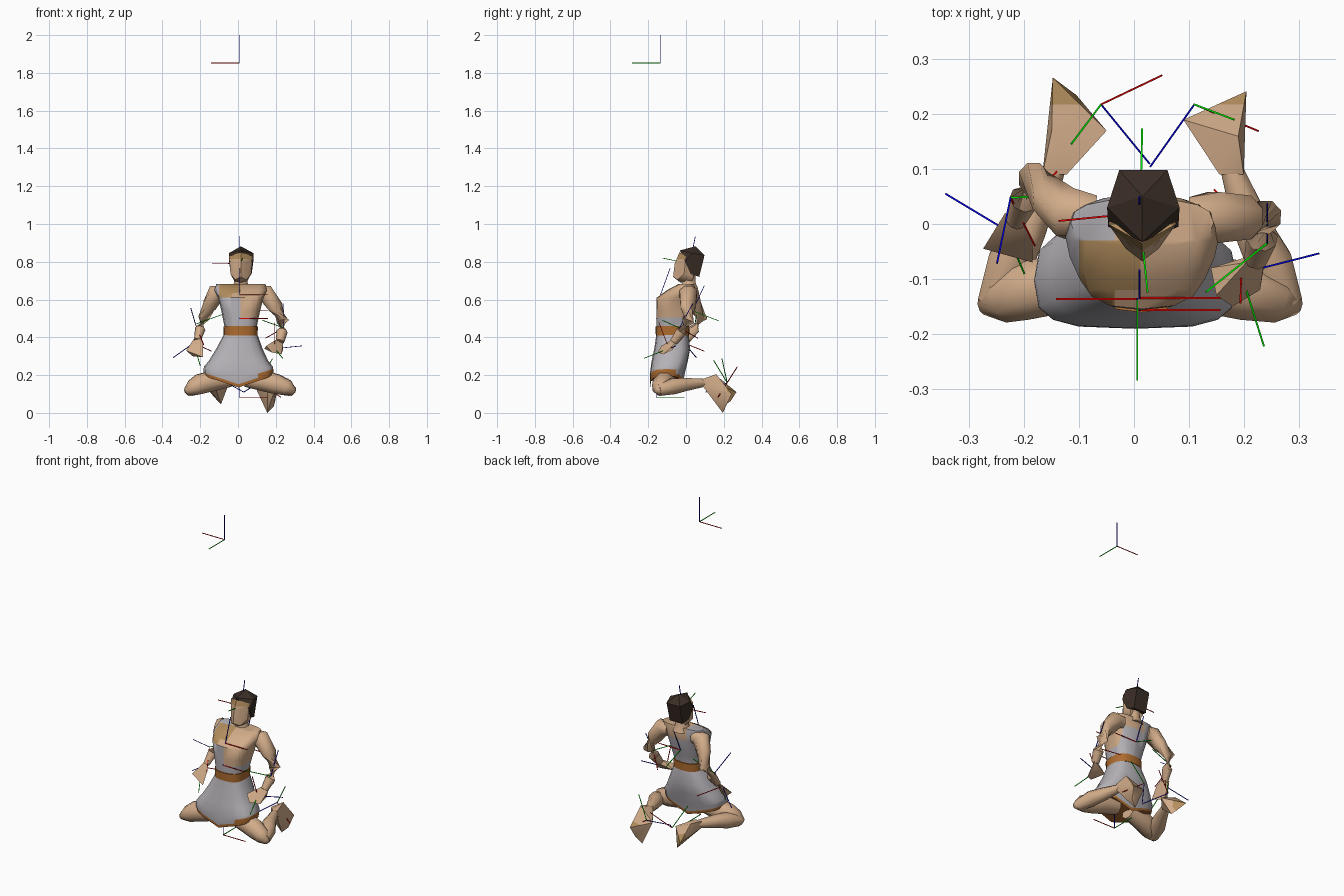
import bpy, bmesh, math
from mathutils import Vector as V

if "Cube" in bpy.data.objects:
    bpy.data.objects.remove(bpy.data.objects["Cube"])

def mat(name, *c):
    m = bpy.data.materials.new(name)
    m.diffuse_color = (*c, 1)
    m.use_nodes = True
    m.node_tree.nodes["Principled BSDF"].inputs["Base Color"].default_value = m.diffuse_color
    return m

SKIN = mat("skin", .64, .41, .25)
DRESS = mat("dress_grey", .46, .44, .47)
BELT = mat("belt_orange", .42, .15, .03)
HAIR = mat("hair_brown", .043, .027, .019)
TAN = mat("dark_tan", .45, .27, .11)
RED = mat("marker_red", .80, 0, 0)
GREEN = mat("marker_green", 0, .80, 0)
BLUE = mat("marker_blue", 0, 0, .65)

def cut(bm, axis, values):
    for v in values:
        co, no = V((0, 0, 0)), V((0, 0, 0))
        co[axis], no[axis] = v, 1
        bmesh.ops.bisect_plane(bm, geom=bm.verts[:] + bm.edges[:] + bm.faces[:],
                               plane_co=co, plane_no=no)

def finish(bm, name, mats, rule=None, angle=40):
    bmesh.ops.recalc_face_normals(bm, faces=bm.faces)
    bm.normal_update()
    if rule:
        for f in bm.faces:
            f.material_index = rule(f.calc_center_median(), f.normal)
    me = bpy.data.meshes.new(name)
    bm.to_mesh(me)
    bm.free()
    ob = bpy.data.objects.new(name, me)
    bpy.context.collection.objects.link(ob)
    for m in mats:
        me.materials.append(m)
    if angle:
        bpy.context.view_layer.objects.active = ob
        ob.select_set(True)
        bpy.ops.object.shade_smooth_by_angle(angle=math.radians(angle))
        ob.select_set(False)
    return ob

def loft(rings):
    bm = bmesh.new()
    vs = [[bm.verts.new(p) for p in r] for r in rings]
    n = len(vs[0])
    for a, b in zip(vs, vs[1:]):
        for i in range(n):
            j = (i + 1) % n
            bm.faces.new((a[i], a[j], b[j], b[i]))
    bm.faces.new(vs[0])
    bm.faces.new(vs[-1])
    return bm

def ring(x0, x1, y0, y1, z, rise=0, power=.75, n=16):
    """Rounded-box ring within bounds; rise lifts its left and right ends."""
    out = []
    for i in range(n):
        t = 2 * math.pi * i / n
        c, s = [math.copysign(abs(k) ** power, k) for k in (math.cos(t), math.sin(t))]
        out.append(V(((x0 + x1) / 2 + c * (x1 - x0) / 2,
                      (y0 + y1) / 2 + s * (y1 - y0) / 2, z + rise * abs(c))))
    return out

def tube(name, pts, m, n=8, angle=75):
    """Tapered limb through (x, y, z, radius) points."""
    P = [V(p[:3]) for p in pts]
    rings = []
    for i, p in enumerate(P):
        d = (P[min(i + 1, len(P) - 1)] - P[max(i - 1, 0)]).normalized()
        ref = V((0, 0, 1)) if abs(d.z) < .9 else V((0, 1, 0))
        u = d.cross(ref).normalized()
        w = d.cross(u)
        r = pts[i][3]
        rings.append([p + r * (math.cos(a) * u + math.sin(a) * w)
                      for a in (2 * math.pi * (k + .5) / n for k in range(n))])
    return finish(loft(rings), name, [m], None, angle)

def hull(name, pts, mats, rule=None, angle=40, axis=1, cuts=()):
    bm = bmesh.new()
    for p in pts:
        bm.verts.new(p)
    bmesh.ops.convex_hull(bm, input=bm.verts)
    bmesh.ops.delete(bm, geom=[v for v in bm.verts if not v.link_faces], context='VERTS')
    cut(bm, axis, cuts)
    return finish(bm, name, mats, rule, angle)

# Torso with a one-shoulder top
bm = loft([ring(-.072, .10, -.155, .012, .40),
           ring(-.072, .10, -.157, .015, .46),
           ring(-.088, .117, -.157, .035, .54),
           ring(-.105, .135, -.155, .05, .61),
           ring(-.125, .155, -.10, .052, .65),
           ring(-.115, .145, -.04, .045, .682)])
cut(bm, 0, (-.10, -.035, .012, .10))
cut(bm, 1, (-.12, -.03))
cut(bm, 2, (.505,))

def torso_rule(c, n):
    if c.z < .45:
        return 2
    if c.z < .505:
        return 1
    if c.y > -.03:                       # back and shoulder strap
        return 1 if c.x < (.10 if c.z < .62 else -.035) else 0
    if c.z > .61 and c.x < .012:         # upper chest
        if c.y < -.12:
            return 0 if c.x > -.035 else 3
        return 3 if c.x > -.10 else 1
    return 1 if c.x < .012 else 0
finish(bm, "torso", [SKIN, DRESS, BELT, TAN], torso_rule, 50)

# Belt band
finish(loft([ring(-.076, .104, -.16, .017, .41), ring(-.077, .105, -.161, .019, .457)]),
       "belt", [BELT])

# Skirt with trimmed hem, the trim deeper on one side
def skirt_rule(c, n):
    if n.z < -.7:
        return 1
    over = c.z - .06 * min(1, abs(c.x) / .18)
    return 1 if over < .155 or (c.x > .10 and c.z < .222 and c.y < -.06) else 0
finish(loft([ring(-.178, .183, -.189, -.02, .135, .06, .6),
             ring(-.182, .187, -.191, -.018, .152, .06, .6),
             ring(-.182, .187, -.191, -.012, .177, .055, .6),
             ring(-.18, .184, -.19, -.005, .215, .03, .62),
             ring(-.155, .16, -.182, .01, .275, 0, .65),
             ring(-.115, .13, -.168, .022, .34, 0, .7),
             ring(-.075, .103, -.157, .014, .415)]),
       "skirt", [DRESS, BELT], skirt_rule, 50)

# Legs: thighs spread outward, shins folded back
for side, s, k in (("left", -1, .24), ("right", 1, .262)):
    tube(side + "_thigh", [(s * .04, -.10, .18, .045), (s * .14, -.11, .168, .058),
                           (s * .20, -.122, .153, .057), (s * k, -.138, .132, .045),
                           (s * (k + .037), -.15, .112, .016)], SKIN)
    a = .145 if s < 0 else .178
    tube(side + "_shin", [(s * (k + .015), -.145, .12, .033), (s * (k - .015), -.07, .14, .045),
                          (s * (k - .045), -.01, .15, .038), (s * a, .10, .16, .022)], SKIN)

def ankle(x):
    return [(x + dx, .09, .16 + dz) for dx in (-.022, .022) for dz in (-.02, .02)]
foot_rule = lambda c, n: 1 if c.y > .218 and n.z > 0 else 0
hull("left_foot", ankle(-.145) + [(-.05, .17, .15), (-.148, .267, .11), (-.105, .235, .06),
     (-.09, .21, .045), (-.15, .17, .19)], [SKIN, TAN], foot_rule, cuts=(.218,))
hull("right_foot", ankle(.178) + [(.09, .19, .14), (.205, .242, .10), (.155, .195, 0),
     (.19, .21, .035), (.19, .16, .205)], [SKIN, TAN], foot_rule, cuts=(.218,))

# Arms and hands
tube("left_arm", [(-.07, .015, .635, .04), (-.115, .018, .635, .05), (-.15, .045, .57, .04),
                  (-.183, .083, .5, .031), (-.20, .045, .445, .028), (-.215, .005, .385, .018)], SKIN)
tube("right_arm", [(.10, .012, .635, .04), (.145, .012, .635, .05), (.20, .012, .56, .043),
                   (.237, .012, .485, .034), (.233, -.025, .43, .03), (.222, -.065, .375, .022)], SKIN)
hull("left_hand", [(-.235, .02, .39), (-.20, .0, .40), (-.215, -.01, .36), (-.275, -.045, .33),
                   (-.185, -.07, .295), (-.24, -.03, .30), (-.185, -.03, .36)], [SKIN])
hull("right_hand", [(.24, -.05, .375), (.205, -.07, .39), (.14, -.08, .34), (.18, -.15, .32),
                    (.23, -.12, .31), (.15, -.13, .355), (.238, -.07, .335)], [SKIN])

# Neck, face with darker hairline, and hair
tube("neck", [(.015, .015, .655, .055), (.015, .015, .69, .038), (.015, .015, .75, .036)], SKIN)
hull("face", [(.015, -.03, .69), (.015, -.068, .72), (.015, -.06, .79), (.015, -.035, .85),
              (-.015, .03, .69), (.045, .03, .69)] +
     [(.015 + s * w, y, z) for s in (-1, 1)
      for w, y, z in ((.055, -.01, .735), (.062, .0, .83), (.045, .04, .72), (.03, -.045, .705))],
     [SKIN, TAN], lambda c, n: 1 if c.z > .815 else 0, axis=2, cuts=(.815,))
hull("hair", [(.015, -.033, .86), (.015, .05, .882)] +
     [(.017 + s * w, y, z) for s in (-1, 1)
      for w, y, z in ((.066, .03, .845), (.044, .098, .835), (.064, -.005, .80),
                      (.042, .07, .72), (.055, .025, .735))], [HAIR], None, 25)

# Joint axis markers: origin, y direction, z direction (x follows from these)
def rod(name, a, d, m):
    tube(name, [(*a, .0024), (*(a + d.normalized() * .148), .0024)], m, 4, 0)

AXES = [
    ("root", (.006, -.137, 1.852), (0, -1, 0), (0, 0, 1)),
    ("base", (.01, -.155, .08), (0, 1, 0), (0, 0, 1)),
    ("waist", (.01, -.157, .50), (0, .9, -.35), (0, .35, .9)),
    ("chest", (.01, -.135, .625), (0, .94, -.34), (0, .34, .94)),
    ("back", (.012, .035, .54), (.003, .145, -.055), (0, .065, .14)),
    ("head", (.01, .02, .79), (.015, -.147, .03), (0, .03, .147)),
    ("left_wrist", (-.235, -.01, .37), (.035, -.08, -.12), (-.105, .063, -.075)),
    ("left_elbow", (-.225, .048, .47), (.14, .007, .05), (-.025, -.121, .085)),
    ("right_wrist", (.195, -.09, .34), (.041, -.13, -.05), (.145, .037, .015)),
    ("right_elbow", (.243, -.035, .45), (-.113, -.09, .04), (0, .072, .13)),
    ("left_ankle", (-.06, .218, .16), (-.055, -.073, .12), (.09, -.11, -.05)),
    ("right_ankle", (.11, .218, .16), (.073, -.028, .128), (-.08, -.113, -.05)),
]
for name, o, y, z in AXES:
    o, y, z = V(o), V(y), V(z)
    for ax, d, m in (("x", y.cross(z), RED), ("y", y, GREEN), ("z", z, BLUE)):
        rod(f"{name}_marker_{ax}", o, d, m)
